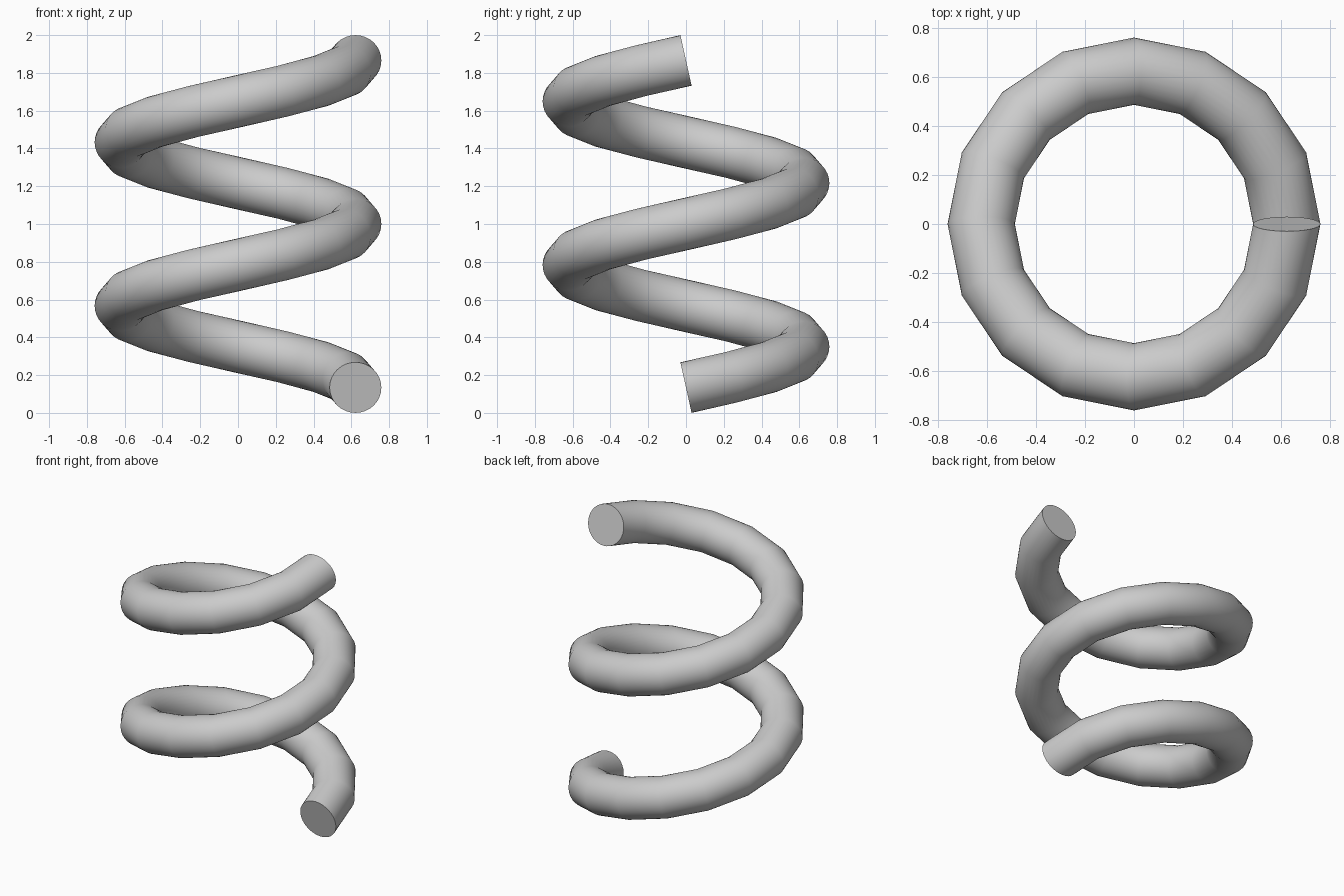
import bpy, bmesh
from math import sin, cos, pi, atan
from mathutils import Vector

if "Cube" in bpy.data.objects:
    bpy.data.objects.remove(bpy.data.objects["Cube"])

R, r = 0.622, 0.137          # coil radius, wire radius
TURNS, STEPS, SIDES = 2, 16, 32
PITCH = 0.866
slope = atan(PITCH / (2 * pi * R))
z0 = 1 - PITCH * TURNS / 2   # centre of the first ring

bm = bmesh.new()

# Rings of the round wire, square to the helix direction
rings = []
for i in range(TURNS * STEPS + 1):
    a = 2 * pi * i / STEPS
    out = Vector((cos(a), sin(a), 0))
    tangent = Vector((-sin(a) * cos(slope), cos(a) * cos(slope), sin(slope)))
    up = out.cross(tangent)
    centre = out * R + Vector((0, 0, z0 + PITCH * i / STEPS))
    rings.append([bm.verts.new(centre + r * (out * cos(t) + up * sin(t)))
                  for t in (2 * pi * k / SIDES for k in range(SIDES))])

# Smooth wire surface
for p, q in zip(rings, rings[1:]):
    for k in range(SIDES):
        j = (k + 1) % SIDES
        bm.faces.new((p[k], p[j], q[j], q[k])).smooth = True

# Flat end caps with sharp rims
for ring in (rings[0], rings[-1]):
    cap = bm.faces.new(ring)
    for e in cap.edges:
        e.smooth = False

bmesh.ops.recalc_face_normals(bm, faces=bm.faces)
mesh = bpy.data.meshes.new("coil_spring")
bm.to_mesh(mesh)
bm.free()
bpy.context.collection.objects.link(bpy.data.objects.new("coil_spring", mesh))
